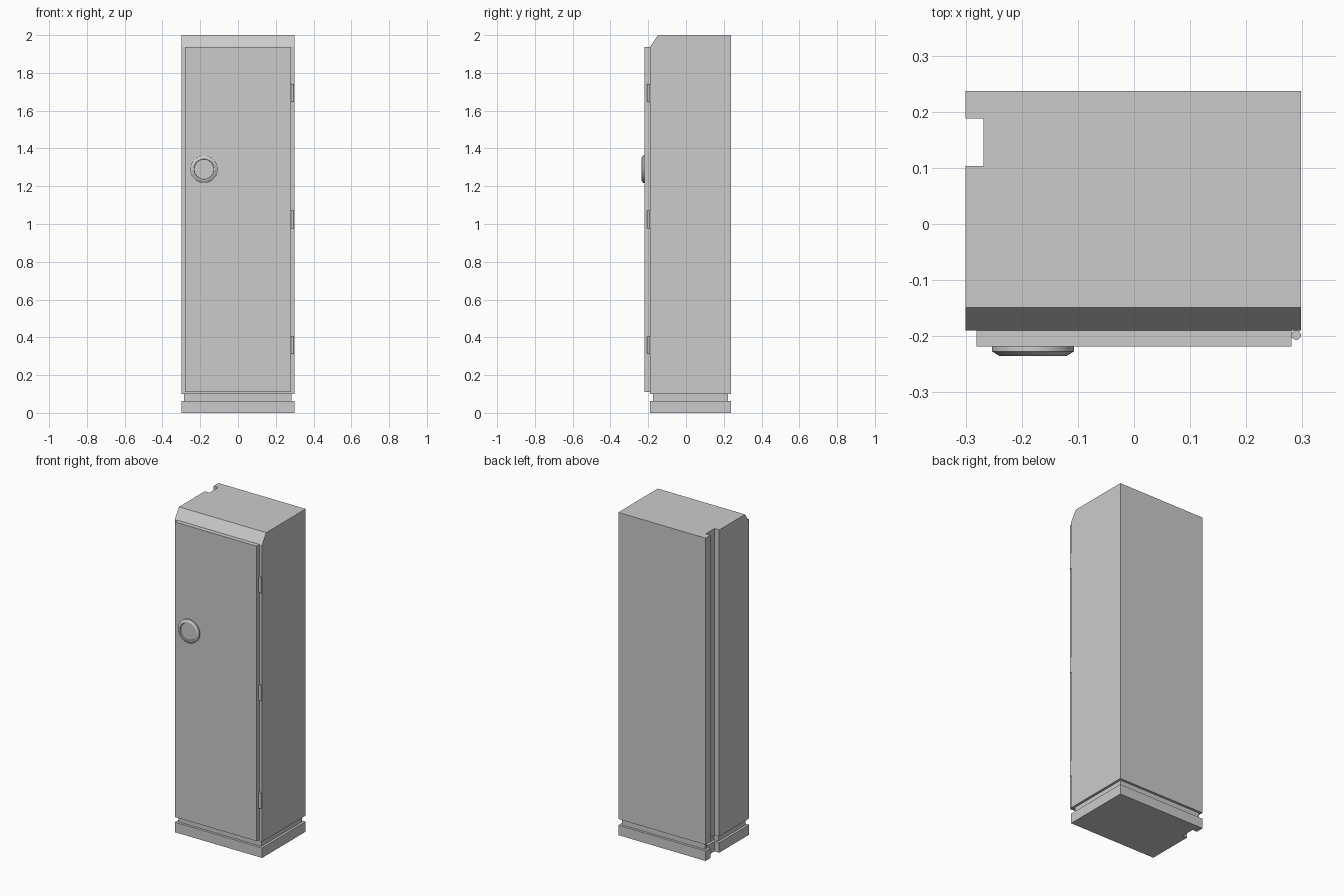
import bpy, bmesh, math
from mathutils import Matrix

if "Cube" in bpy.data.objects:
    bpy.data.objects.remove(bpy.data.objects["Cube"])


def finish(name, bm, smooth=False):
    bmesh.ops.recalc_face_normals(bm, faces=bm.faces)
    mesh = bpy.data.meshes.new(name)
    bm.to_mesh(mesh)
    bm.free()
    ob = bpy.data.objects.new(name, mesh)
    bpy.context.collection.objects.link(ob)
    if smooth:
        bpy.ops.object.select_all(action='DESELECT')
        ob.select_set(True)
        bpy.context.view_layer.objects.active = ob
        bpy.ops.object.shade_smooth_by_angle(angle=math.radians(30))
    return ob


def loft(name, rings, smooth=False):
    """Skin a stack of closed rings and cap both ends."""
    bm = bmesh.new()
    rows = [[bm.verts.new(p) for p in ring] for ring in rings]
    n = len(rows[0])
    for a, b in zip(rows, rows[1:]):
        for i in range(n):
            j = (i + 1) % n
            bm.faces.new((a[i], a[j], b[j], b[i]))
    bm.faces.new(rows[0])
    bm.faces.new(rows[-1])
    return finish(name, bm, smooth)


def outline(z, inset=0.0, front=-0.19):
    """Cabinet plan with the pipe notch in its left side."""
    d = inset
    x0, x1, y0, y1 = -0.30 + d, 0.298 - d, front + d, 0.237 - d
    nx, n0, n1 = -0.268 + d, 0.103 - d, 0.188 + d
    return [(x, y, z) for x, y in ((x0, y0), (x1, y0), (x1, y1), (x0, y1),
                                   (x0, n1), (nx, n1), (nx, n0), (x0, n0))]


# Cabinet: plinth, recessed groove, body and chamfered front top edge
loft("cabinet_body", [
    outline(0), outline(0.062), outline(0.062, 0.015), outline(0.1, 0.015),
    outline(0.1), outline(1.938), outline(2.0, front=-0.149)])

# Door panel
bm = bmesh.new()
bmesh.ops.create_cube(bm, size=1, matrix=Matrix.Translation((0, -0.204, 1.024))
                      @ Matrix.Diagonal((0.561, 0.029, 1.828, 1)))
finish("door", bm)

# Round handle with a shallow dished face
profile = [(0.073, -0.217), (0.073, -0.227), (0.060, -0.235),
           (0.054, -0.235), (0.052, -0.229)]
seg = 32
loft("round_handle", [
    [(-0.18 + r * math.cos(2 * math.pi * i / seg), y,
      1.29 + r * math.sin(2 * math.pi * i / seg)) for i in range(seg)]
    for r, y in profile], smooth=True)

# Hinge barrels along the right edge of the door
for k, z in enumerate((0.358, 1.025, 1.693)):
    bm = bmesh.new()
    bmesh.ops.create_cone(bm, cap_ends=True, segments=16, radius1=0.0085,
                          radius2=0.0085, depth=0.095,
                          matrix=Matrix.Translation((0.289, -0.198, z)))
    finish(f"hinge_{k + 1}", bm, smooth=True)
